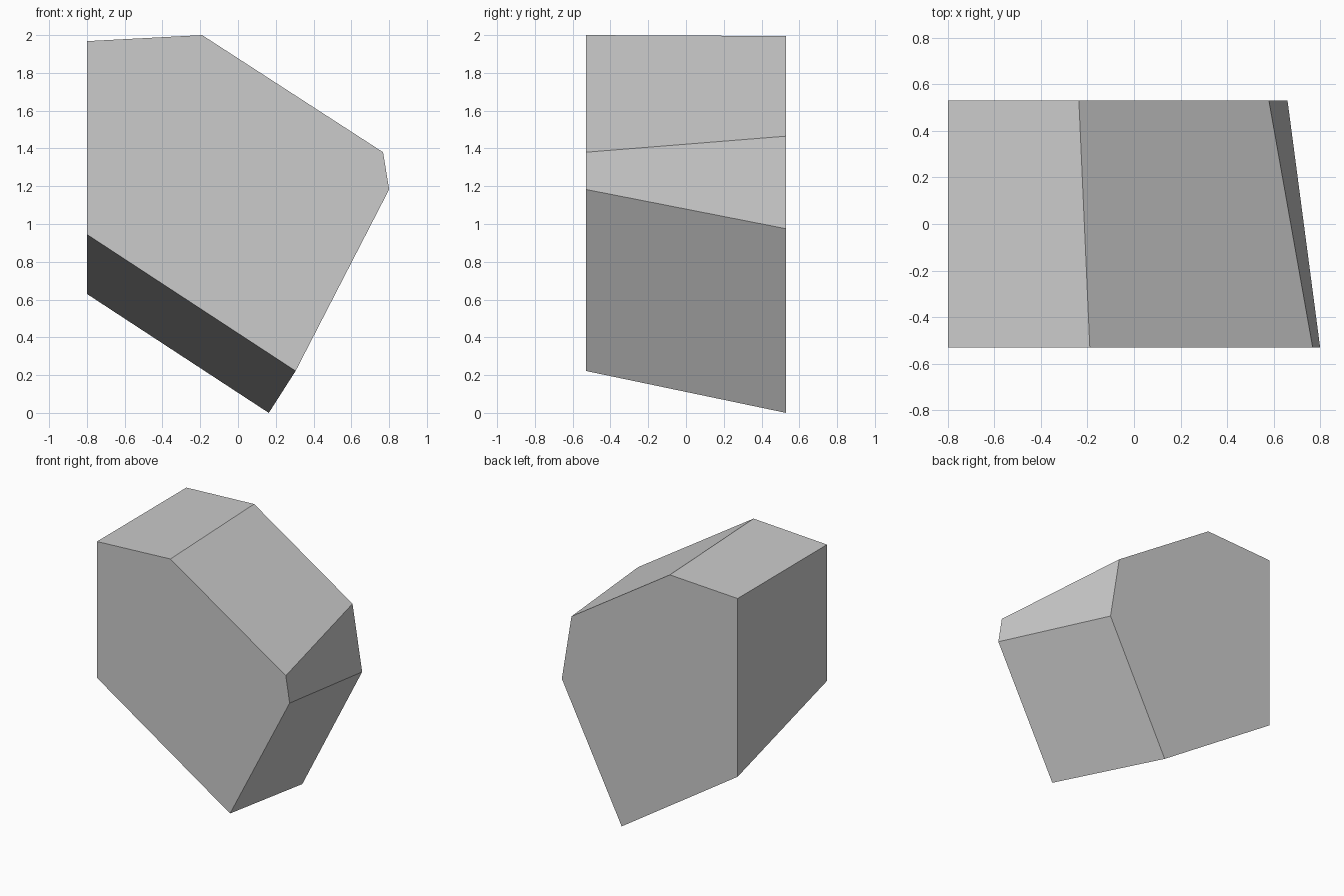
import bpy
import bmesh

cube = bpy.data.objects.get("Cube")
if cube:
    bpy.data.objects.remove(cube, do_unlink=True)

# Plain grey stone
grey = bpy.data.materials.new("stone_grey")
grey.use_nodes = True
colour = (0.6, 0.6, 0.6, 1.0)
grey.diffuse_color = colour
grey.node_tree.nodes["Principled BSDF"].inputs["Base Color"].default_value = colour

# Matching six-sided outlines (x, z) of the front and back ends
half_depth = 0.53
front = [(-0.8, 0.945), (0.305, 0.222), (0.8, 1.183),
         (0.768, 1.38), (-0.19, 2.0), (-0.8, 1.968)]
back = [(-0.8, 0.63), (0.163, 0.0), (0.66, 0.975),
        (0.58, 1.465), (-0.237, 1.995), (-0.8, 1.968)]


def ring(bm, outline, y):
    return [bm.verts.new((x, y, z)) for x, z in outline]


# Faceted rock: two end caps joined by a loop of flat sides
bm = bmesh.new()
a = ring(bm, front, -half_depth)
b = ring(bm, back, half_depth)
bm.faces.new(a)
bm.faces.new(b[::-1])
for i in range(len(a)):
    j = (i + 1) % len(a)
    bm.faces.new((a[i], b[i], b[j], a[j]))
bmesh.ops.recalc_face_normals(bm, faces=bm.faces)

mesh = bpy.data.meshes.new("faceted_rock")
bm.to_mesh(mesh)
bm.free()
mesh.materials.append(grey)
rock = bpy.data.objects.new("faceted_rock", mesh)
bpy.context.collection.objects.link(rock)
